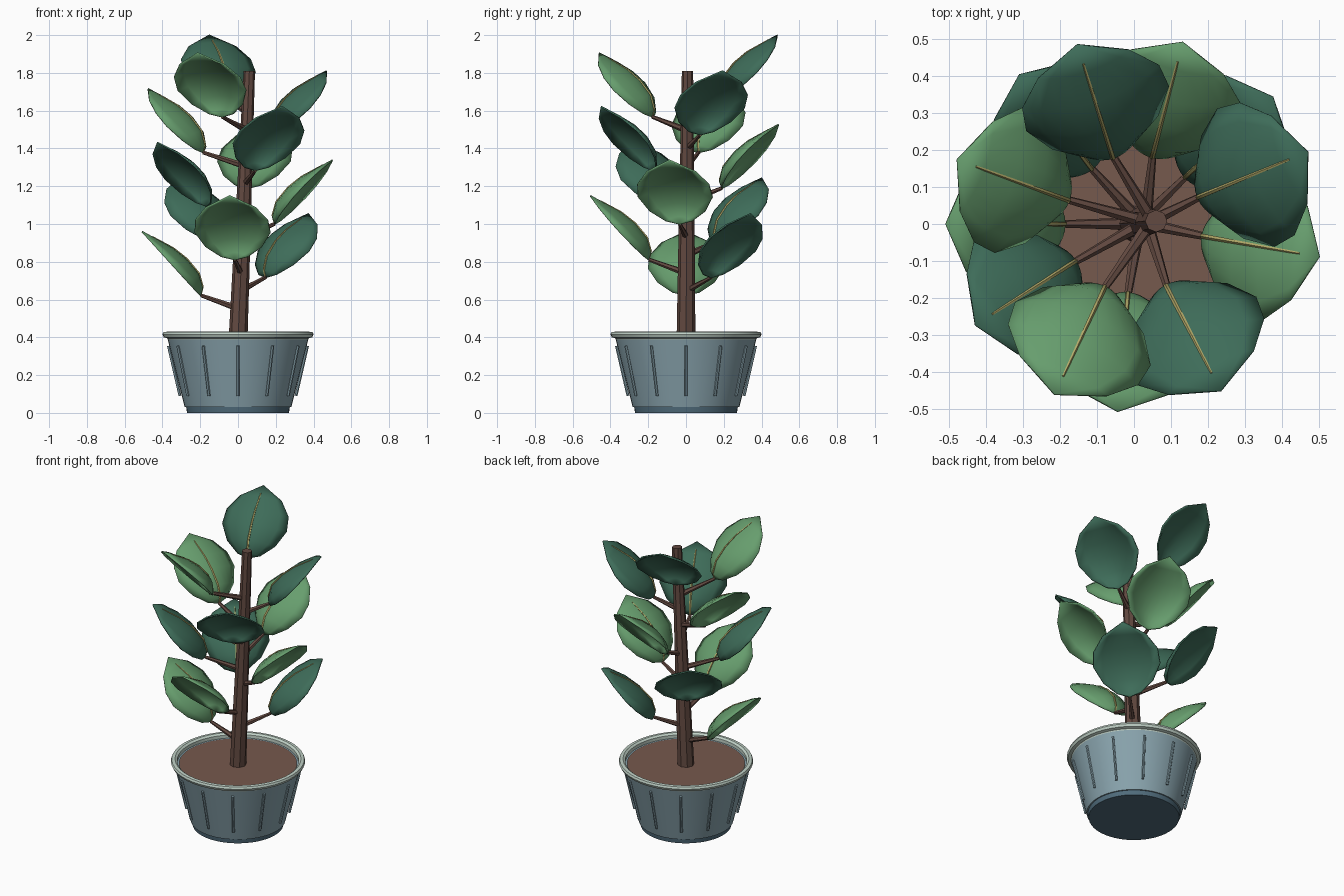
import bpy, bmesh, math
from mathutils import Vector

cube = bpy.data.objects.get("Cube")
if cube:
    bpy.data.objects.remove(cube, do_unlink=True)


def material(name, rgb):
    m = bpy.data.materials.new(name)
    m.use_nodes = True
    m.diffuse_color = (*rgb, 1)
    m.node_tree.nodes["Principled BSDF"].inputs["Base Color"].default_value = (*rgb, 1)
    return m


GLAZE = material("blue grey glaze", (0.25, 0.37, 0.42))
FOOT = material("dark blue glaze", (0.08, 0.15, 0.2))
RIM = material("pale rim glaze", (0.53, 0.64, 0.57))
SOIL = material("brown soil", (0.18, 0.1, 0.075))
BARK = material("dark bark", (0.125, 0.068, 0.053))
LIGHT = material("light green leaf", (0.135, 0.34, 0.155))
DARK = material("dark green leaf", (0.048, 0.15, 0.1))
VEIN = material("tan vein", (0.45, 0.4, 0.14))


def finish(name, bm, mat, angle=35):
    bmesh.ops.remove_doubles(bm, verts=bm.verts, dist=0.0001)
    bmesh.ops.recalc_face_normals(bm, faces=bm.faces)
    mesh = bpy.data.meshes.new(name)
    bm.to_mesh(mesh)
    bm.free()
    mesh.materials.append(mat)
    obj = bpy.data.objects.new(name, mesh)
    bpy.context.collection.objects.link(obj)
    bpy.ops.object.select_all(action='DESELECT')
    obj.select_set(True)
    bpy.context.view_layer.objects.active = obj
    bpy.ops.object.shade_smooth_by_angle(angle=math.radians(angle))
    return obj


def lathe(name, profile, mat, steps=48):
    """Spin (radius, z) points about the z axis."""
    bm = bmesh.new()
    verts = [bm.verts.new((r, 0, z)) for r, z in profile]
    edges = [bm.edges.new(pair) for pair in zip(verts, verts[1:])]
    bmesh.ops.spin(bm, geom=verts + edges, axis=(0, 0, 1), cent=(0, 0, 0),
                   angle=math.tau, steps=steps)
    return finish(name, bm, mat)


def tube(name, points, radii, sides, mat):
    """Capped tube along a short path."""
    bm = bmesh.new()
    axis = (points[-1] - points[0]).normalized()
    side = axis.orthogonal().normalized()
    up = axis.cross(side)
    rings = []
    for p, r in zip(points, radii):
        angles = [math.tau * k / sides for k in range(sides)]
        rings.append([bm.verts.new(p + r * (side * math.cos(a) + up * math.sin(a)))
                      for a in angles])
    for a, b in zip(rings, rings[1:]):
        for k in range(sides):
            j = (k + 1) % sides
            bm.faces.new((a[k], a[j], b[j], b[k]))
    bm.faces.new(rings[0])
    bm.faces.new(rings[-1])
    return finish(name, bm, mat)


# Pot
lathe("pot_foot", [(0, 0), (0.27, 0), (0.275, 0.035), (0, 0.035)], FOOT)
lathe("pot_body", [(0.2, 0.03), (0.282, 0.03), (0.375, 0.4), (0.35, 0.4)], GLAZE)
lathe("pot_rim", [(0.36, 0.36), (0.375, 0.395), (0.393, 0.4), (0.4, 0.415), (0.395, 0.428),
                  (0.375, 0.43), (0.362, 0.42), (0.36, 0.36)], RIM)
lathe("soil", [(0, 0.395), (0.362, 0.395), (0.35, 0.35)], SOIL)

# Thin raised ribs round the pot
for k in range(12):
    a = math.tau * k / 12
    out = Vector((math.cos(a), math.sin(a), 0))
    tube("pot_rib", [out * 0.307 + Vector((0, 0, 0.09)), out * 0.368 + Vector((0, 0, 0.355))],
         (0.008, 0.008), 6, GLAZE)

# Trunk, leaning slightly
TRUNK_LOW, TRUNK_TOP = Vector((0, 0, 0.38)), Vector((0.06, 0.008, 1.81))


def trunk_at(z):
    return TRUNK_LOW.lerp(TRUNK_TOP, (z - TRUNK_LOW.z) / (TRUNK_TOP.z - TRUNK_LOW.z))


tube("trunk", [trunk_at(z) for z in (0.38, 0.85, 1.3, 1.81)],
     (0.05, 0.044, 0.037, 0.03), 8, BARK)

# Leaf outline: position along the leaf, half width, arch of the midrib
LEAF = [(0, 0, 0), (0.05, 0.07, 0.036), (0.2, 0.148, 0.07), (0.42, 0.2, 0.075),
        (0.62, 0.192, 0.06), (0.82, 0.13, 0.028), (1, 0, 0)]
ACROSS = 8


def leaf(index):
    az = math.radians(180 - 137.5 * index)
    lift = Vector((0, 0, 0.0945 * index))
    out = Vector((math.cos(az), math.sin(az), 0))
    side = Vector((-math.sin(az), math.cos(az), 0))
    base = out * 0.2 + Vector((0, 0, 0.62)) + lift
    along = out * 0.308 + Vector((0, 0, 0.34))
    normal = along.cross(side).normalized()
    if normal.z < 0:
        normal.negate()

    # Stalk
    start = trunk_at(0.55 + lift.z)
    tube("leaf_stalk", [start, base + normal * 0.004], (0.018, 0.01), 6, BARK)

    # Blade, domed over the midrib
    bm = bmesh.new()
    rows = []
    for t, w, arch in LEAF:
        row = []
        for k in range(ACROSS + 1):
            s = 2 * k / ACROSS - 1
            row.append(bm.verts.new(base + along * t + side * w * s
                                    + normal * arch * (1 - s * s)))
        rows.append(row)
    for a, b in zip(rows, rows[1:]):
        for k in range(ACROSS):
            bm.faces.new((a[k], a[k + 1], b[k + 1], b[k]))
    bmesh.ops.dissolve_degenerate(bm, edges=bm.edges, dist=0.0001)
    blade = finish("leaf_blade", bm, DARK if index % 2 else LIGHT, 60)
    solid = blade.modifiers.new("thickness", 'SOLIDIFY')
    solid.thickness = 0.008
    solid.offset = 0

    # Vein along the upper midrib
    path = [base + along * t + normal * (arch + 0.004) for t, w, arch in LEAF[:-1]]
    path.append(base + along * 0.88 + normal * 0.023)
    tube("leaf_vein", path, (0.007, 0.007, 0.007, 0.006, 0.005, 0.004, 0.003), 5, VEIN)


for i in range(12):
    leaf(i)
